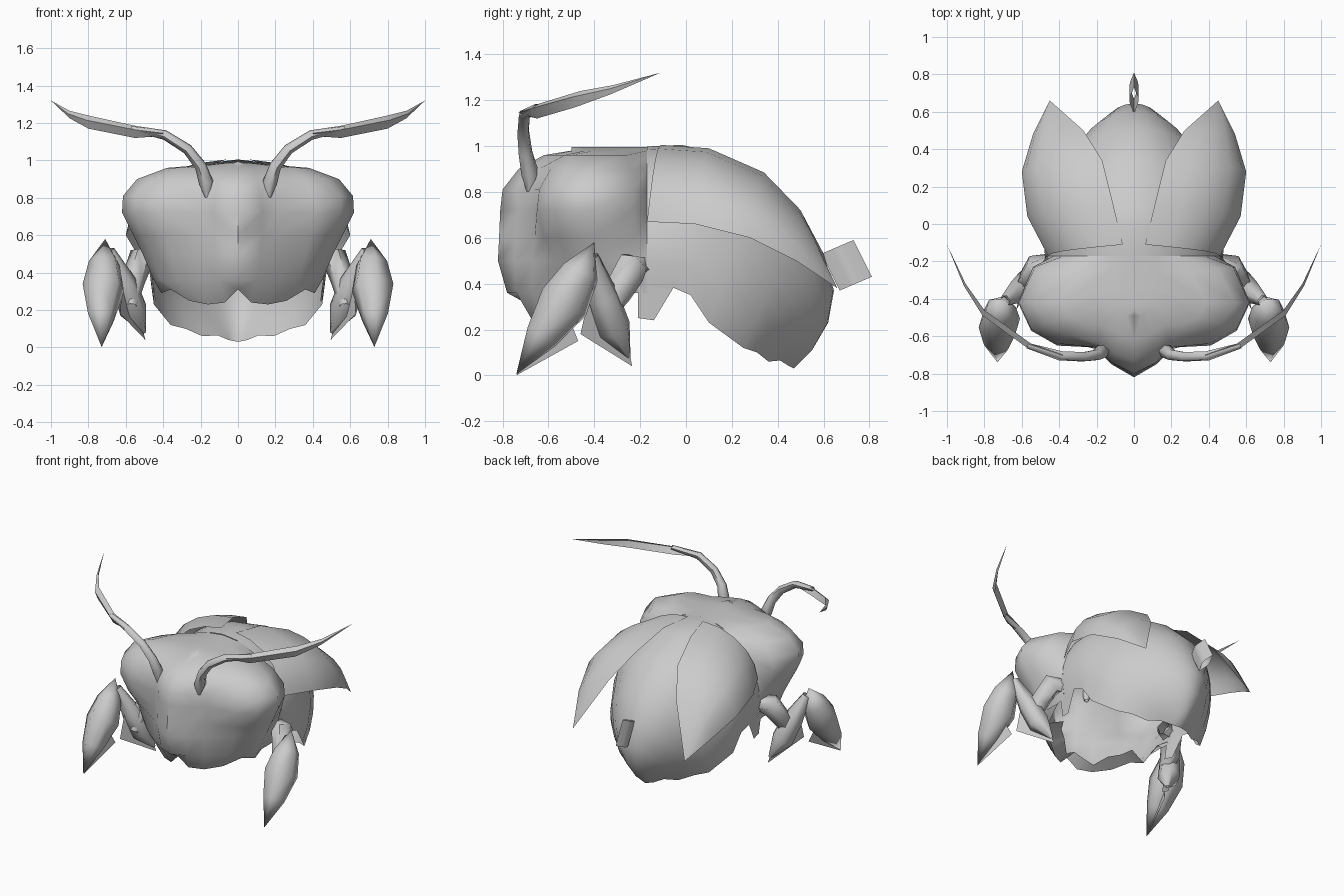
import bpy, bmesh, math
from mathutils import Vector

if "Cube" in bpy.data.objects:
    bpy.data.objects.remove(bpy.data.objects["Cube"])

grey = bpy.data.materials.new("shell_grey")
grey.diffuse_color = (0.6, 0.6, 0.6, 1)
grey.use_nodes = True
grey.node_tree.nodes["Principled BSDF"].inputs["Base Color"].default_value = grey.diffuse_color


def make(name, rows, close=False, mirror=True, outward=None, angle=60):
    """Skin a grid of points; optionally close each row into a ring and mirror in x."""
    bm = bmesh.new()
    grid = [[bm.verts.new(p) for p in row] for row in rows]
    n = len(grid[0])
    for a, b in zip(grid, grid[1:]):
        for i in range(n if close else n - 1):
            j = (i + 1) % n
            bm.faces.new((a[i], a[j], b[j], b[i]))
    if mirror:
        g = bmesh.ops.duplicate(bm, geom=bm.verts[:] + bm.edges[:] + bm.faces[:])["geom"]
        for v in g:
            if isinstance(v, bmesh.types.BMVert):
                v.co.x *= -1
        bmesh.ops.reverse_faces(bm, faces=[f for f in g if isinstance(f, bmesh.types.BMFace)])
    bmesh.ops.remove_doubles(bm, verts=bm.verts, dist=0.0005)
    bmesh.ops.dissolve_degenerate(bm, edges=bm.edges, dist=0.0005)
    if outward:  # open shells: turn every face away from an inner point
        c = Vector(outward)
        for f in bm.faces:
            f.normal_update()
            p = f.calc_center_median()
            q = Vector((math.copysign(c.x, p.x), c.y, c.z))
            if f.normal.dot(p - q) < 0:
                f.normal_flip()
    else:
        bmesh.ops.recalc_face_normals(bm, faces=bm.faces)
    me = bpy.data.meshes.new(name)
    bm.to_mesh(me)
    bm.free()
    me.materials.append(grey)
    ob = bpy.data.objects.new(name, me)
    bpy.context.collection.objects.link(ob)
    bpy.ops.object.select_all(action='DESELECT')
    ob.select_set(True)
    bpy.context.view_layer.objects.active = ob
    bpy.ops.object.shade_smooth_by_angle(angle=math.radians(angle))
    return ob


def tube(name, path, radii, sides=6):
    """Tapered tube along a path, mirrored to both sides."""
    pts = [Vector(p) for p in path]
    rows = []
    for i, (p, r) in enumerate(zip(pts, radii)):
        d = (pts[min(i + 1, len(pts) - 1)] - pts[max(i - 1, 0)]).normalized()
        u = d.cross(Vector((1, 0.3, 0))).normalized()
        v = d.cross(u)
        rows.append([p + r * (u * math.cos(t) + v * math.sin(t))
                     for t in (2 * math.pi * k / sides for k in range(sides))])
    return make(name, rows, close=True)


# Abdomen hood: arches from the back line down to the open lower rim
arches = [
    (-.17, .998, .46, -.17, .38), (-.02, 1.005, .47, -.05, .38),
    (.09, .98, .46, .02, .35), (.33, .87, .45, .10, .23), (.51, .70, .36, .25, .12),
    (.60, .53, .28, .31, .10), (.645, .37, .19, .36, .06), (.62, .23, .11, .41, .065),
    (.55, .11, .05, .45, .04), (.47, .03, 0, .47, .03)]
tmax, n = math.radians(105), 8
rows = []
for ty, tz, rx, ry, rz in arches:
    row = []
    for k in range(n + 1):
        t = tmax * k / n
        s = (1 - math.cos(t)) / (1 - math.cos(tmax))
        row.append((rx * math.sin(t) / math.sin(tmax), ty + (ry - ty) * s, tz + (rz - tz) * s))
    rows.append(row)
make("abdomen", rows, outward=(0, .1, .45))


def neck_x(z):
    """Half width of the first abdomen arch at a height."""
    s = min(max((.998 - z) / .618, 0), 1)
    return .46 / math.sin(tmax) * math.sin(math.acos(1 - s * (1 - math.cos(tmax))))


# Head: height, then half outline from the nose round the eye bulge to the neck
levels = [
    (.24, [(0, -.69), (.07, -.67), (.16, -.62), (.26, -.54), (.36, -.47), (.41, -.39), (.43, -.27)]),
    (.36, [(0, -.78), (.10, -.74), (.20, -.67), (.33, -.57), (.41, -.49), (.45, -.40), (.45, -.25)]),
    (.50, [(0, -.82), (.12, -.75), (.20, -.67), (.36, -.57), (.46, -.50), (.51, -.40), (.48, -.23)]),
    (.60, [(0, -.815), (.13, -.74), (.21, -.66), (.39, -.62), (.51, -.54), (.56, -.41), (.50, -.22)]),
    (.72, [(0, -.81), (.13, -.73), (.21, -.66), (.41, -.65), (.55, -.57), (.62, -.42), (.54, -.23)]),
    (.81, [(0, -.80), (.12, -.74), (.20, -.66), (.40, -.64), (.55, -.56), (.615, -.42), (.53, -.23)]),
    (.90, [(0, -.73), (.10, -.69), (.19, -.64), (.36, -.59), (.47, -.53), (.54, -.42), (.45, -.24)]),
    (.96, [(0, -.62), (.08, -.59), (.17, -.54), (.28, -.53), (.34, -.50), (.38, -.42), (.30, -.26)]),
    (.98, [(0, -.50), (.04, -.49), (.08, -.46), (.11, -.44), (.13, -.40), (.14, -.36), (.12, -.24)]),
]
chin = [.07, 0, -.01, .01, .07, .05, .14]  # scalloped lower rim
rows = []
for k, (z, pts) in enumerate(levels):
    row = [(x, y, z + (chin[i] if k == 0 else 0)) for i, (x, y) in enumerate(pts)]
    zb = row[-1][2]
    row.append((neck_x(zb), -.17, zb))
    rows.append(row)
rows.append([(0, p[1], .995) for p in rows[-1]])
make("head", rows, outward=(.2, -.4, .6))

# Lip turned in under the chin
lip = [(x * .72, y * .8 - .06, z + (.05 if i % 2 else .01)) for i, (x, y, z) in enumerate(rows[0][:6])]
make("lip", [rows[0][:6], lip], outward=(.2, -.4, .9))

# Wing cases: swept from the inner edge over to the outer edge
inner = [(.06, -.11, 1.005), (.11, .10, .99), (.17, .34, .885), (.27, .50, .72), (.45, .66, .38)]
outer = [(.46, -.17, .67), (.57, .04, .66), (.60, .28, .60), (.54, .48, .50), (.45, .66, .38)]
rows = []
for a, b in zip(inner, outer):
    row = []
    for k in range(6):
        t = math.pi / 2 * k / 5
        s, c = math.sin(t), 1 - math.cos(t)
        row.append((a[0] + (b[0] - a[0]) * s, a[1] + (b[1] - a[1]) * k / 5, a[2] + (b[2] - a[2]) * c))
    rows.append(row)
make("wing_cases", rows, outward=(.15, .1, .4))

# Antennae: stalk, then a folded blade
tube("antennae",
     [(.16, -.68, .80), (.17, -.68, .88), (.20, -.70, .97), (.27, -.71, 1.06), (.39, -.705, 1.135),
      (.57, -.65, 1.17)],
     [.015, .04, .032, .028, .026, .015])
make("antenna_blades", [
    [(.38, -.70, 1.16), (.40, -.73, 1.145), (.41, -.69, 1.13)],
    [(.55, -.64, 1.185), (.56, -.67, 1.165), (.55, -.65, 1.12)],
    [(.80, -.46, 1.24), (.81, -.49, 1.215), (.80, -.48, 1.17)],
    [(.90, -.32, 1.265), (.91, -.33, 1.25), (.90, -.33, 1.225)],
    [(1, -.11, 1.32)] * 3])

# Front legs: thigh, shin and broad blade, with hooked plates at the joints
tube("thighs", [(.42, -.20, .48), (.52, -.235, .47), (.56, -.30, .36), (.57, -.38, .22)],
     [.05, .075, .065, .03])
tube("shins", [(.50, -.25, .08), (.56, -.31, .20), (.61, -.36, .34), (.69, -.41, .52)],
     [.01, .075, .07, .03])
tube("blades", [(.71, -.40, .58), (.715, -.46, .45), (.72, -.53, .32), (.73, -.63, .17), (.73, -.74, .005)],
     [0, .085, .115, .075, 0])
make("shin_hooks", [[(.495, -.235, .04), (.63, -.46, .18)], [(.56, -.28, .30), (.62, -.42, .36)]])
make("blade_hooks", [[(.73, -.74, 0), (.66, -.47, .15)], [(.70, -.60, .25), (.69, -.51, .25)]])

# Small stubs hanging from the abdomen rim
make("rear_stubs", [[(.46, -.21, .40), (.44, -.21, .25)], [(.47, -.05, .39), (.45, -.14, .24)]])

# Stinger: hollow lens-shaped tube
lens = [(0, 0), (.02, .35), (.025, .5), (.02, .65), (0, 1), (-.02, .65), (-.025, .5), (-.02, .35)]
make("stinger", [[(x, .59 + .14 * s + .08 * t, .53 + .06 * s - .16 * t) for x, s in lens] for t in (0, 1)],
     close=True, mirror=False)
